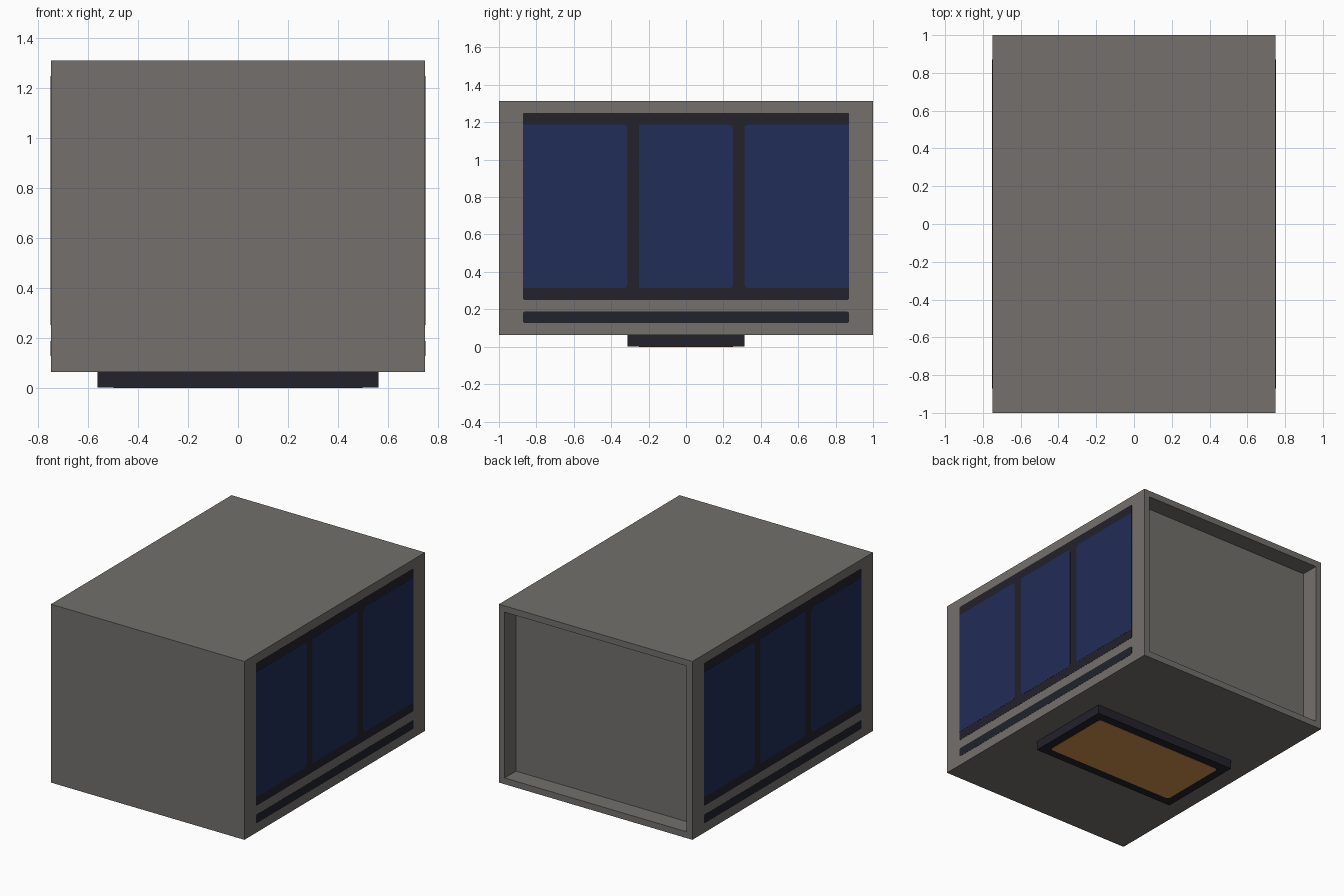
import bpy, bmesh, math
from mathutils import Vector

if "Cube" in bpy.data.objects:
    bpy.data.objects.remove(bpy.data.objects["Cube"])

def srgb(r, g, b):
    f = lambda c: c / 12.92 if c <= 0.04045 else ((c + 0.055) / 1.055) ** 2.4
    return (f(r / 255), f(g / 255), f(b / 255), 1)

def material(name, *rgb):
    m = bpy.data.materials.new(name)
    m.diffuse_color = srgb(*rgb)
    m.use_nodes = True
    m.node_tree.nodes["Principled BSDF"].inputs["Base Color"].default_value = m.diffuse_color
    return m

GREY = material("warm grey", 115, 112, 108)
DARK = material("dark trim", 35, 34, 43)
STRIP = material("dark slate", 32, 35, 44)
BLUE = material("panel blue", 33, 45, 87)
AMBER = material("amber", 212, 148, 80)

def finish(bm, name, mat):
    bmesh.ops.recalc_face_normals(bm, faces=bm.faces)
    me = bpy.data.meshes.new(name)
    bm.to_mesh(me)
    bm.free()
    me.materials.append(mat)
    ob = bpy.data.objects.new(name, me)
    bpy.context.collection.objects.link(ob)
    return ob

def box_bm(lo, hi):
    bm = bmesh.new()
    bmesh.ops.create_cube(bm, size=1)
    for v in bm.verts:
        v.co = Vector([lo[i] + (v.co[i] + 0.5) * (hi[i] - lo[i]) for i in range(3)])
    return bm

def plate(name, mat, u0, u1, v0, v1, place, h, radii):
    """Thin plate with rounded corners; radii go counter-clockwise from (u0, v0)."""
    bm = bmesh.new()
    pts = []
    corners = [(u0, v0, 1, 1), (u1, v0, -1, 1), (u1, v1, -1, -1), (u0, v1, 1, -1)]
    for k, ((u, v, su, sv), r) in enumerate(zip(corners, radii)):
        if r == 0:
            pts.append((u, v))
            continue
        for s in range(4):
            a = math.pi * (1 + k / 2 + s / 6)
            pts.append((u + su * r + r * math.cos(a), v + sv * r + r * math.sin(a)))
    low = [bm.verts.new(place(u, v, 0)) for u, v in pts]
    top = [bm.verts.new(place(u, v, h)) for u, v in pts]
    bm.faces.new(low)
    bm.faces.new(top)
    n = len(pts)
    for i in range(n):
        j = (i + 1) % n
        bm.faces.new((low[i], low[j], top[j], top[i]))
    return finish(bm, name, mat)

# Main housing with a recessed back
bm = box_bm((-0.75, -1, 0.0625), (0.75, 1, 1.3125))
back = [f for f in bm.faces if f.calc_center_median().y > 0.99]
bmesh.ops.inset_region(bm, faces=back, thickness=0.0625)
hole = bmesh.ops.extrude_face_region(bm, geom=back)["geom"]
bmesh.ops.delete(bm, geom=back, context='FACES_ONLY')
for v in hole:
    if isinstance(v, bmesh.types.BMVert):
        v.co.y -= 0.125
finish(bm, "housing", GREY)

# Foot under the housing with an amber panel on its underside
finish(box_bm((-0.5625, -0.3125, 0), (0.5625, 0.3125, 0.0625)), "foot", DARK)
plate("foot_panel", AMBER, -0.5, 0.5, -0.25, 0.25,
      lambda u, v, h: (u, v, 0.001 - h), 0.002, [0.02] * 4)

# Side panels: dark frame, three blue panes and a lower strip on each side
R = 0.02
PANES = [(-0.872, -0.3125, (0, R, R, 0)),
         (-0.25, 0.25, (0, R, R, 0)),
         (0.3125, 0.872, (R, 0, 0, R))]
for side, label in ((1, "right"), (-1, "left")):
    place = lambda u, v, h, s=side: (s * (0.749 + h), s * u, v)
    plate(label + "_frame", DARK, -0.872, 0.872, 0.25, 1.25, place, 0.002, [0.01] * 4)
    plate(label + "_strip", STRIP, -0.872, 0.872, 0.127, 0.1875, place, 0.002, [0.01] * 4)
    for i, (a, b, radii) in enumerate(PANES):
        plate(f"{label}_pane_{i + 1}", BLUE, a, b, 0.3125, 1.1875, place, 0.003, radii)
